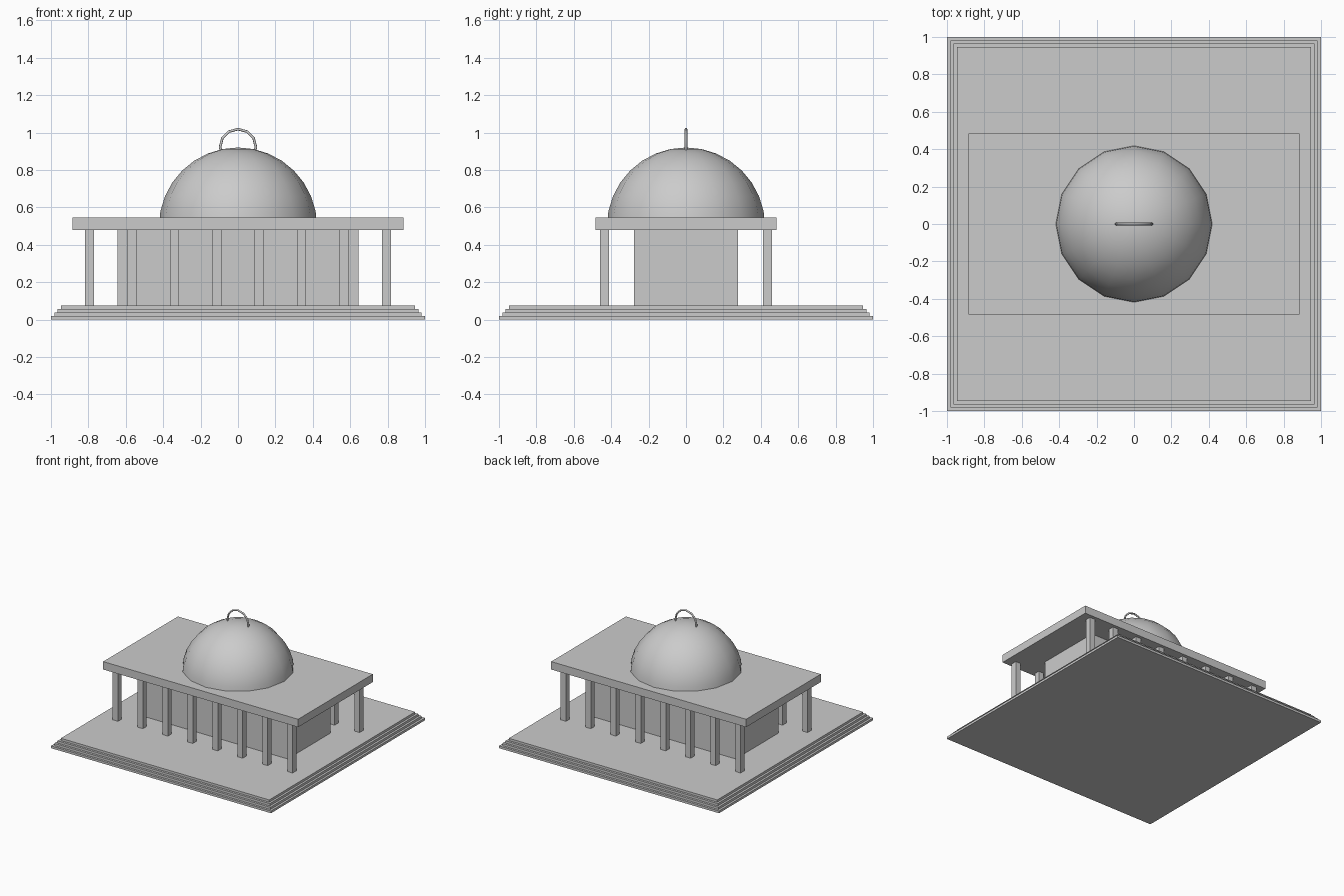
import bpy
import math

# Remove the default cube
cube = bpy.data.objects.get("Cube")
if cube:
    bpy.data.objects.remove(cube, do_unlink=True)

# Single stone colour
stone = bpy.data.materials.new("pale_grey_stone")
stone.use_nodes = True
colour = (0.6, 0.6, 0.6, 1)
stone.diffuse_color = colour
stone.node_tree.nodes["Principled BSDF"].inputs["Base Color"].default_value = colour


def finish(name):
    obj = bpy.context.object
    obj.name = name
    obj.data.materials.append(stone)
    return obj


def box(name, x, y, half_x, half_y, bottom, top):
    bpy.ops.mesh.primitive_cube_add(size=2, location=(x, y, (bottom + top) / 2))
    obj = finish(name)
    obj.scale = (half_x, half_y, (top - bottom) / 2)
    bpy.ops.object.transform_apply(location=False, rotation=False, scale=True)
    return obj


# Square stepped base
STEPS = 4
FLOOR = 0.075
rise = FLOOR / STEPS
for i in range(STEPS):
    half = 1 - 0.053 * i / (STEPS - 1)
    box(f"base_step_{i + 1}", 0, 0, half, half, i * rise, (i + 1) * rise)

# Inner hall
ROOF = 0.48
box("hall", 0, 0, 0.645, 0.277, FLOOR, ROOF)

# Front and back rows of square columns, each in two blocks
COLUMNS = 8
SPACING = 0.2267
JOINT = 0.28
for row, y in (("front", -0.435), ("back", 0.435)):
    for i in range(COLUMNS):
        x = (i - (COLUMNS - 1) / 2) * SPACING
        box(f"{row}_column_lower_{i + 1}", x, y, 0.024, 0.024, FLOOR, JOINT)
        box(f"{row}_column_upper_{i + 1}", x, y, 0.024, 0.024, JOINT, ROOF)

# Flat roof slab
box("roof_slab", 0, 0, 0.886, 0.485, ROOF, 0.545)

# Dome: upper half of a sphere rising out of the roof
bpy.ops.mesh.primitive_uv_sphere_add(segments=16, ring_count=16, radius=0.423,
                                     location=(0, 0, 0.497))
dome = finish("dome")
mesh = dome.data
import bmesh
bm = bmesh.new()
bm.from_mesh(mesh)
bmesh.ops.delete(bm, geom=[v for v in bm.verts if v.co.z < -0.01], context="VERTS")
bm.to_mesh(mesh)
bm.free()
bpy.ops.object.shade_smooth_by_angle(angle=math.radians(40))

# Upright ring on the crown of the dome
bpy.ops.mesh.primitive_torus_add(major_segments=12, minor_segments=8,
                                 major_radius=0.096, minor_radius=0.007,
                                 location=(0, 0, 0.922),
                                 rotation=(math.pi / 2, 0, 0))
finish("crown_ring")
bpy.ops.object.shade_smooth_by_angle(angle=math.radians(50))
